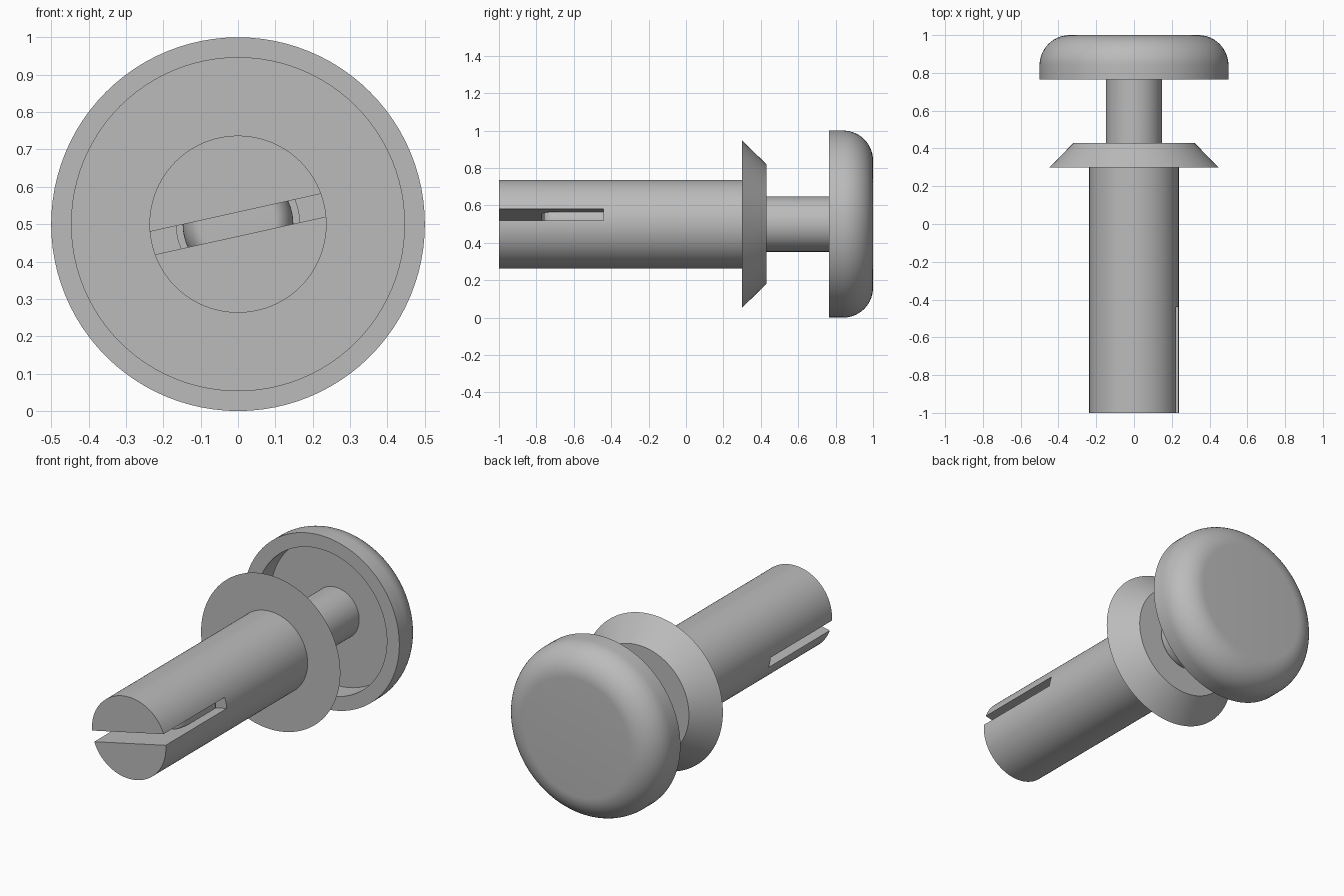
import bpy
import bmesh
import math
from mathutils import Matrix

if "Cube" in bpy.data.objects:
    bpy.data.objects.remove(bpy.data.objects["Cube"], do_unlink=True)

AXIS_Z = 0.5
SEGMENTS = 96

grey = bpy.data.materials.new("grey_plastic")
grey.use_nodes = True
colour = (0.5, 0.5, 0.5, 1)
grey.diffuse_color = colour
grey.node_tree.nodes["Principled BSDF"].inputs["Base Color"].default_value = colour


def add_object(name, bm):
    mesh = bpy.data.meshes.new(name)
    bm.to_mesh(mesh)
    bm.free()
    mesh.materials.append(grey)
    obj = bpy.data.objects.new(name, mesh)
    bpy.context.collection.objects.link(obj)
    return obj


def activate(obj):
    bpy.ops.object.select_all(action="DESELECT")
    obj.select_set(True)
    bpy.context.view_layer.objects.active = obj


def smooth(obj):
    activate(obj)
    bpy.ops.object.shade_smooth_by_angle(angle=math.radians(30))


def lathe(name, profile, closed=False):
    """Turn a (radius, y) profile around the long axis."""
    bm = bmesh.new()
    verts = [bm.verts.new((r, y, AXIS_Z)) for r, y in profile]
    edges = [bm.edges.new(pair) for pair in zip(verts, verts[1:])]
    if closed:
        edges.append(bm.edges.new((verts[-1], verts[0])))
    bmesh.ops.spin(bm, geom=verts + edges, cent=(0, 0, AXIS_Z), axis=(0, 1, 0),
                   angle=math.tau, steps=SEGMENTS)
    bmesh.ops.remove_doubles(bm, verts=bm.verts, dist=0.0001)
    bmesh.ops.recalc_face_normals(bm, faces=bm.faces)
    return add_object(name, bm)


def fillet(r, y, size_r, size_y, steps=10):
    """Quarter ellipse from the side of a turned part to its end."""
    angles = [math.pi / 2 * i / steps for i in range(steps + 1)]
    return [(r + size_r * math.cos(a), y + size_y * math.sin(a)) for a in angles]


# Slotted sleeve with a flared collar and a bore for the pin
sleeve = lathe("sleeve", [
    (0, -1), (0.237, -1), (0.237, 0.3), (0.447, 0.3), (0.32, 0.43),
    (0.165, 0.43), (0.165, -0.68)] + fillet(0.115, -0.68, 0.05, -0.09)[1:] + [(0, -0.77)])

# Tilted slot across the closed end of the sleeve
bm = bmesh.new()
bmesh.ops.create_cube(bm, size=1, matrix=(
    Matrix.Translation((0, -0.77, AXIS_Z)) @ Matrix.Rotation(math.radians(-12.5), 4, "Y")
    @ Matrix.Diagonal((0.8, 0.66, 0.0625, 1))))
cutter = add_object("slot_cutter", bm)
cutter.hide_render = True
cut = sleeve.modifiers.new("slot", "BOOLEAN")
cut.operation = "DIFFERENCE"
cut.solver = "EXACT"
cut.object = cutter
activate(sleeve)
bpy.ops.object.modifier_apply(modifier=cut.name)
bpy.data.objects.remove(cutter, do_unlink=True)
smooth(sleeve)

# Push pin with a rounded tip, reaching the floor of the head
pin = lathe("pin", [(0, 0.91), (0.148, 0.91)]
            + fillet(0.098, -0.68, 0.05, -0.08) + [(0, -0.76)])
smooth(pin)

# Rounded head, hollow on the pin side
head = lathe("head", [(0, 0.9), (0.42, 0.9), (0.42, 0.765), (0.5, 0.765)]
             + fillet(0.34, 0.84, 0.16, 0.16, 14) + [(0, 1)])
smooth(head)
